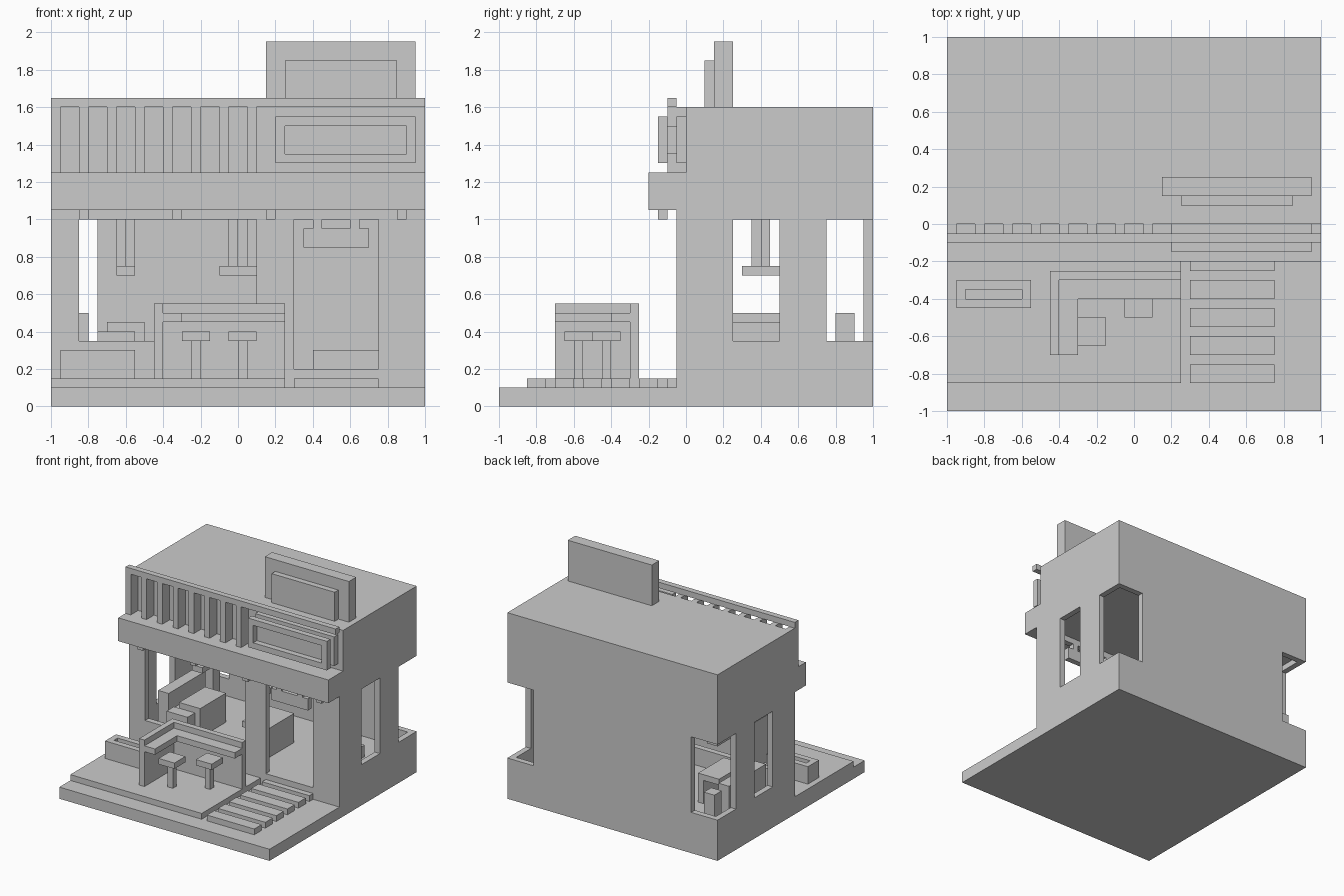
import bpy, bmesh

if "Cube" in bpy.data.objects:
    bpy.data.objects.remove(bpy.data.objects["Cube"])


def boxes(name, *specs):
    """One object from boxes given as (x0, x1, y0, y1, z0, z1)."""
    bm = bmesh.new()
    for x0, x1, y0, y1, z0, z1 in specs:
        for v in bmesh.ops.create_cube(bm, size=1)["verts"]:
            v.co = (x1 if v.co.x > 0 else x0,
                    y1 if v.co.y > 0 else y0,
                    z1 if v.co.z > 0 else z0)
    me = bpy.data.meshes.new(name)
    bm.to_mesh(me)
    bm.free()
    ob = bpy.data.objects.new(name, me)
    bpy.context.collection.objects.link(ob)
    return ob


def cut(ob, *specs):
    """Subtract boxes from an object."""
    for s in specs:
        c = boxes("cutter", s)
        c.hide_render = True
        m = ob.modifiers.new("cut", "BOOLEAN")
        m.operation, m.solver, m.object = "DIFFERENCE", "EXACT", c
        bpy.context.view_layer.objects.active = ob
        bpy.ops.object.modifier_apply(modifier=m.name)
        bpy.data.objects.remove(c)


# Ground slab and terrace
boxes("ground_slab", (-1, 1, -1, 1, 0, .1))
boxes("terrace_deck", (-1, .25, -.85, -.05, .1, .15))
for i in range(6):
    y = -.85 + .15 * i
    boxes("path_plank", (.3, .75, y, min(y + .1, -.05), .1, .15))

# Ground floor shell with shop window, door, side and corner windows
walls = boxes("ground_floor_walls", (-1, 1, -.05, 1, .1, 1.05))
cut(walls,
    (-.95, .95, 0, .95, .2, 1.1),
    (-.85, .1, -.2, .05, .35, 1),
    (.3, .75, -.2, .05, .2, 1),
    (-1.2, 1.2, .25, .5, .35, 1),
    (-1.2, -.75, .75, 1.2, .35, 1),
    (.75, 1.2, .75, 1.2, .35, 1))

# Upper block, fascia and slatted balustrade
boxes("upper_block", (-1, 1, 0, 1, 1.05, 1.6))
boxes("fascia", (-1, 1, -.2, 0, 1.05, 1.25))
boxes("top_rail", (-1, 1, -.1, -.05, 1.6, 1.65))
for i in range(8):
    x = -1 + .15 * i
    boxes("facade_slat", (x, x + .05, -.1, 0, 1.25, 1.6))
for x in (-.85, -.35, .15, .85):
    boxes("spotlight", (x, x + .05, -.15, -.1, 1, 1.05))

# Facade sign: front frame, inner panel, back plate
frame = boxes("sign_frame", (.2, .95, -.15, -.1, 1.3, 1.55))
cut(frame, (.25, .9, -.2, 0, 1.35, 1.5))
boxes("sign_panel", (.25, .9, -.1, -.05, 1.35, 1.5))
boxes("sign_back_plate", (.2, .95, -.05, 0, 1.3, 1.55))

# Rooftop billboard
boxes("billboard", (.15, .95, .15, .25, 1.6, 1.95))
boxes("billboard_panel", (.25, .85, .1, .15, 1.6, 1.85))

# Hanging board in the doorway
boxes("door_board", (.35, .7, -.05, 0, .85, .95),
      (.4, .45, -.05, 0, .95, 1), (.6, .65, -.05, 0, .95, 1))

# Planter
planter = boxes("planter", (-.95, -.55, -.45, -.3, .15, .3))
cut(planter, (-.9, -.6, -.4, -.35, .25, .4))

# Terrace bar: L-shaped wall and counter
boxes("bar_wall", (-.45, -.4, -.7, -.25, .15, .55),
      (-.4, .25, -.3, -.25, .15, .55))
boxes("bar_counter", (-.4, -.3, -.7, -.3, .45, .5),
      (-.3, .25, -.4, -.3, .45, .5))
for x, y in ((-.3, -.65), (-.05, -.5)):
    boxes("bar_stool", (x, x + .15, y, y + .15, .35, .4),
          (x + .05, x + .1, y + .05, y + .1, .15, .35))

# Interior furniture
boxes("bench_back", (-.9, -.8, .2, .7, .2, .5))
boxes("bench_seat", (-.8, -.75, .2, .7, .2, .35))
boxes("corner_block", (-.9, -.8, .8, .9, .2, .5))
for x0, x1 in ((-.7, -.5), (-.1, .15)):
    boxes("table", (x0, x1, .2, .55, .4, .45),
          (x1 - .05, x1, .2, .55, .2, .4))
boxes("window_seat", (-.75, -.55, .1, .2, .2, .4))
boxes("low_bench", (.4, .75, .5, .65, .2, .3))

# Pendant lamps
for x, r in ((-.6, .05), (0, .1)):
    boxes("pendant_lamp", (x - r, x + r, .3, .5, .7, .75),
          (x - .05, x, .35, .4, .75, 1.05), (x, x + .05, .4, .45, .75, 1.05))
